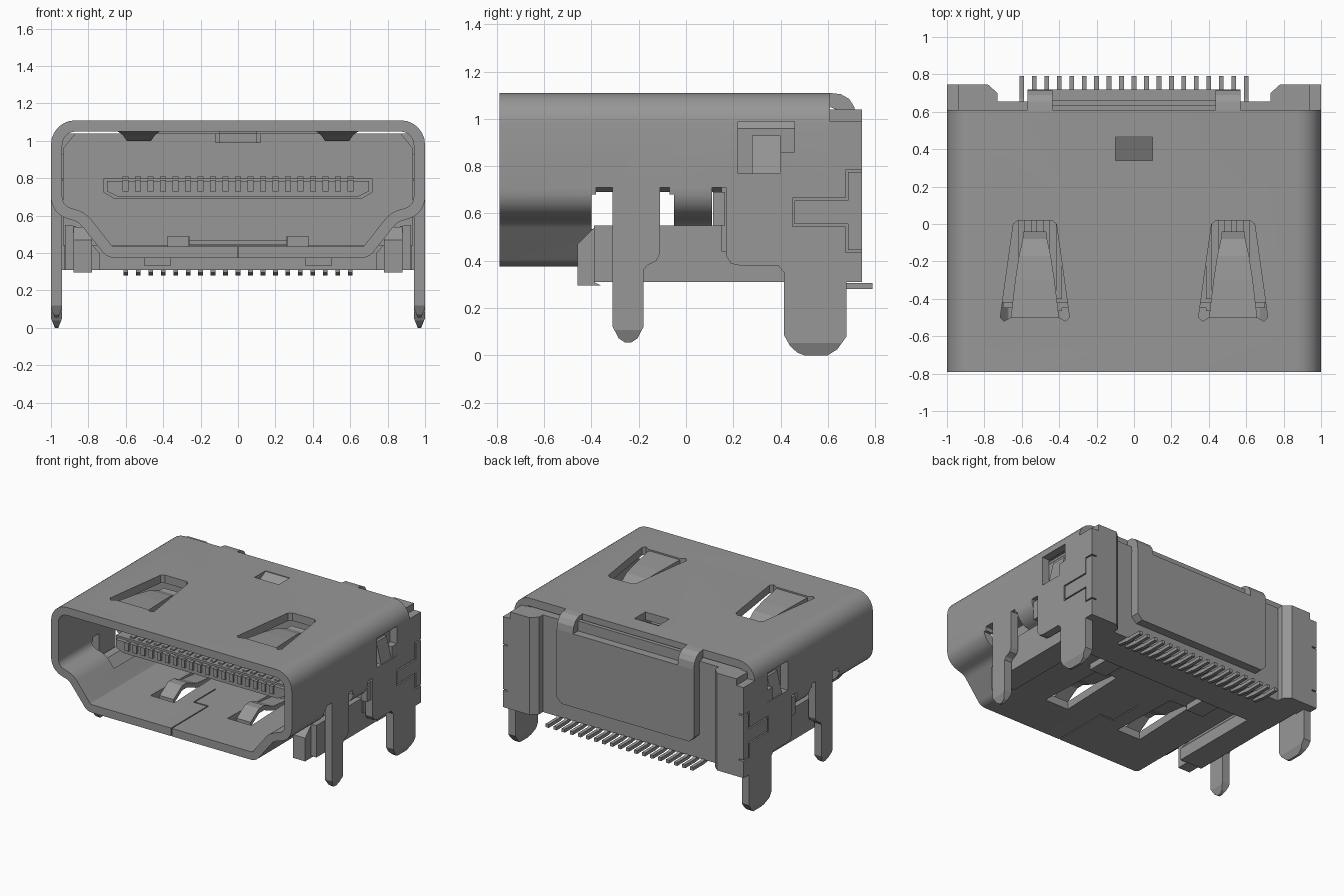
import bpy, bmesh, math
from mathutils import Vector

if "Cube" in bpy.data.objects:
    bpy.data.objects.remove(bpy.data.objects["Cube"], do_unlink=True)

metal = bpy.data.materials.new("plain_grey")
metal.use_nodes = True
GREY = (0.31, 0.31, 0.31, 1)
metal.diffuse_color = GREY
metal.node_tree.nodes["Principled BSDF"].inputs["Base Color"].default_value = GREY


def finish(name, bm):
    bmesh.ops.recalc_face_normals(bm, faces=bm.faces)
    me = bpy.data.meshes.new(name)
    bm.to_mesh(me)
    bm.free()
    me.materials.append(metal)
    ob = bpy.data.objects.new(name, me)
    bpy.context.collection.objects.link(ob)
    return ob


def prism(name, pts, axis, lo, hi):
    """Extrude a 2D outline along one axis; pts are the other two axes in order."""
    place = {"x": lambda a, b, c: (c, a, b), "y": lambda a, b, c: (a, c, b),
             "z": lambda a, b, c: (a, b, c)}[axis]
    bm = bmesh.new()
    r0 = [bm.verts.new(place(a, b, lo)) for a, b in pts]
    r1 = [bm.verts.new(place(a, b, hi)) for a, b in pts]
    bm.faces.new(r0)
    bm.faces.new(r1)
    for i in range(len(pts)):
        j = (i + 1) % len(pts)
        bm.faces.new((r0[i], r0[j], r1[j], r1[i]))
    return finish(name, bm)


def box(name, x, y, z):
    return prism(name, [(x[0], y[0]), (x[1], y[0]), (x[1], y[1]), (x[0], y[1])], "z", *z)


def strip(name, cx, path, t):
    """Bent sheet spring: path of (y, z, half width)."""
    bm = bmesh.new()
    rings = [[bm.verts.new((cx + sx * w, y, z + sz * t / 2))
              for sx, sz in ((-1, -1), (1, -1), (1, 1), (-1, 1))] for y, z, w in path]
    for a, b in zip(rings, rings[1:]):
        for i in range(4):
            j = (i + 1) % 4
            bm.faces.new((a[i], a[j], b[j], b[i]))
    bm.faces.new(rings[0])
    bm.faces.new(rings[-1])
    return finish(name, bm)


def cut(ob, cutters):
    for c in cutters:
        m = ob.modifiers.new("cut", "BOOLEAN")
        m.operation, m.solver, m.object = "DIFFERENCE", "EXACT", c
        bpy.ops.object.select_all(action="DESELECT")
        bpy.context.view_layer.objects.active = ob
        ob.select_set(True)
        bpy.ops.object.modifier_apply(modifier=m.name)
        bpy.data.objects.remove(c, do_unlink=True)


def fillet(corners, n=6):
    """Round every corner (x, z, radius) of a closed outline."""
    out = []
    for i, (x, z, r) in enumerate(corners):
        p = Vector((x, z))
        a = (Vector(corners[i - 1][:2]) - p).normalized()
        b = (Vector(corners[(i + 1) % len(corners)][:2]) - p).normalized()
        half = math.acos(a.dot(b)) / 2
        c = p + (a + b).normalized() * (r / math.sin(half))
        s = p + a * (r / math.tan(half)) - c
        e = p + b * (r / math.tan(half)) - c
        start = math.atan2(s.y, s.x)
        turn = (math.atan2(e.y, e.x) - start + math.pi) % (2 * math.pi) - math.pi
        for k in range(n + 1):
            w = start + turn * k / n
            out.append(c + Vector((r * math.cos(w), r * math.sin(w))))
    return out


# Shell: rounded outline with an even wall thickness
T = 0.06
right = [(1, 1.11, .13), (1, .61, .12), (.85, .565, .1), (.70, .375, .08)]
outer = fillet(right + [(-x, z, r) for x, z, r in reversed(right)])
inner = []
for i, p in enumerate(outer):
    d0 = (p - outer[i - 1]).normalized()
    d1 = (outer[(i + 1) % len(outer)] - p).normalized()
    n0, n1 = Vector((d0.y, -d0.x)), Vector((d1.y, -d1.x))
    m = (n0 + n1).normalized()
    inner.append(p + m * (T / m.dot(n0)))
bm = bmesh.new()
loops = [[bm.verts.new((p.x, y, p.y)) for p in src]
         for src, y in ((outer, -.79), (outer, .61), (inner, .61), (inner, -.79))]
for a, b in zip(loops, loops[1:] + loops[:1]):
    for i in range(len(a)):
        j = (i + 1) % len(a)
        bm.faces.new((a[i], a[j], b[j], b[i]))
shell = finish("shell", bm)

# Openings in the shell
cuts = [box("c", (-.1, .1), (.34, .47), (1, 1.2)),
        box("c", (-.9, .9), (.32, .7), (.3, .46)),
        box("c", (-.004, .004), (-.8, -.35), (.3, .5)),
        box("c", (-.12, .004), (-.36, -.35), (.3, .5)),
        box("c", (-.12, -.112), (-.355, -.1), (.3, .5))]
for s in (-1, 1):
    span = lambda a, b: tuple(sorted((s * a, s * b)))
    cuts += [
        prism("c", [(s * .53 - .09, .02), (s * .53 + .09, .02), (s * .53 + .115, 0),
                    (s * .53 + .185, -.50), (s * .53 + .165, -.52), (s * .53 + .13, -.50),
                    (s * .53 - .13, -.50), (s * .53 - .165, -.52), (s * .53 - .185, -.50),
                    (s * .53 - .115, 0)], "z", 1, 1.2),
        prism("c", [(s * .22, -.44), (s * .42, -.44), (s * .40, .1), (s * .24, .1)], "z", .3, .5),
        box("c", span(.75, 1.1), (-.40, -.05), (.3, .68)),
        box("c", span(.78, 1.1), (-.38, -.07), (.65, .71)),
        box("c", span(.75, 1.1), (.11, .7), (.3, .71)),
        box("c", span(.9, 1.1), (.22, .46), (.77, .99))]
cut(shell, cuts)

# Springs and bent tabs
strip("top_latch_tab", 0, [(.47, 1.08, .1), (.34, 1.015, .1)], .05)
for s, side in ((-1, "right"), (1, "left")):
    strip(side + "_top_spring", s * .53,
          [(-.51, 1.08, .13), (-.3, 1.065, .105), (-.17, 1.05, .085),
           (-.08, 1.02, .065), (-.04, 1.025, .06)], .04)
    strip(side + "_bottom_spring", s * .32,
          [(.11, .405, .058), (-.12, .43, .058), (-.23, .475, .058),
           (-.29, .475, .058), (-.39, .41, .058)], .035)

# Legs and side plates
front_leg = [(-.31, .71), (-.31, .12), (-.285, .072), (-.26, .055), (-.23, .055),
             (-.205, .072), (-.18, .12), (-.18, .36), (-.165, .38), (-.125, .40),
             (-.11, .43), (-.11, .71)]
rear_plate = [(.17, .71), (.17, .42), (.19, .388), (.23, .38), (.39, .38), (.415, .35),
              (.415, .085), (.44, .04), (.47, .012), (.50, 0), (.60, 0), (.64, .025),
              (.68, .08), (.68, .31), (.745, .31), (.745, .99), (.61, .99), (.61, .71)]
seams = [((.45, .68), (.655, .665)), ((.45, .68), (.545, .555)), ((.45, .46), (.545, .665)),
         ((.675, .685), (.655, .785)), ((.675, .76), (.775, .785)),
         ((.675, .685), (.435, .555)), ((.675, .76), (.435, .445))]
for s, side in ((-1, "right"), (1, "left")):
    span = lambda a, b: tuple(sorted((s * a, s * b)))
    leg = prism(side + "_front_leg", front_leg, "x", *span(.94, 1))
    plate = prism(side + "_rear_leg_plate", rear_plate, "x", *span(.94, 1))
    cut(plate, [box("c", span(.96, 1.02), y, z) for y, z in seams])
    # Tapered tips
    for part, z in ((leg, .055), (plate, 0)):
        cut(part, [prism("c", [(s * a, z - .01), (s * b, z - .01), (s * b, z + .06)], "y", -1, 1)
                   for a, b in ((.975, 1.003), (.965, .937))])
    prism(side + "_side_tab", [(s * .995, .76), (s * .945, .76), (s * .91, .93), (s * .955, .93)],
          "y", .28, .40)
    box(side + "_side_tab_root", span(.945, .998), (.40, .46), (.77, .86))
    box(side + "_side_tongue", span(.94, .99), (.115, .165), (.55, .69))

    # Housing rails beside the floor, with bevelled front ends
    prism(side + "_housing_rail", [(s * x, z) for x, z in
          ((.925, .31), (.925, .55), (.87, .545), (.74, .40), (.74, .31))], "y", -.39, .70)
    prism(side + "_rail_nose", [(-.46, .295), (-.46, .47), (-.39, .54), (-.39, .31), (-.36, .295)],
          "x", *span(.78, .88))
    prism(side + "_rear_pillar", [(s * x, y) for x, y in
          ((.94, .60), (.94, .745), (.78, .745), (.73, .70), (.73, .60))], "z", .31, 1.04)
    box(side + "_floor_block", span(.36, .50), (.13, .30), (.33, .40))
    box(side + "_floor_catch", span(.26, .375), (.05, .16), (.44, .49))

    # Hooks joining the back cover to the top
    prism(side + "_cover_hook", [(.61, 1.11), (.655, 1.105), (.69, 1.085), (.713, 1.05), (.72, 1.0),
          (.66, 1.0), (.65, 1.035), (.61, 1.05)], "x", *span(.435, .57))

# Housing body behind the opening, notched under the latch tab
body = prism("housing_body", [(-.935, .44), (.935, .44), (.935, .96), (.87, 1.04), (-.87, 1.04),
                              (-.935, .96)], "y", .15, .655)
cut(body, [box("c", (-.12, .12), (.1, .5), (.99, 1.1))])
box("housing_base", (-.93, .93), (.32, .655), (.31, .44))
box("floor_bar", (-.26, .26), (.10, .16), (.445, .47))

# Back cover
prism("back_cover", [(-.57, .49), (-.53, .45), (.53, .45), (.57, .49), (.57, 1.0),
                     (-.57, 1.0)], "y", .65, .72)
box("back_cover_bar", (-.44, .44), (.63, .66), (1.0, 1.075))

# Tongue with contacts, and solder pins
prism("tongue", [(-.66, .69), (.66, .69), (.72, .725), (.72, .80), (-.72, .80),
                 (-.72, .725)], "y", -.42, .16)
prism("tongue_tip", [(-.64, .70), (.64, .70), (.70, .73), (.70, .785), (-.70, .785),
                     (-.70, .73)], "y", -.45, -.42)
for i in range(19):
    x = (i - 9) * .0667
    box(f"contact_{i + 1}", (x - .016, x + .016), (-.465, -.44), (.73, .79))
    box(f"contact_top_{i + 1}", (x - .016, x + .016), (-.40, .15), (.795, .81))
    prism(f"pin_{i + 1}", [(.56, .325), (.56, .295), (.66, .28), (.79, .28), (.79, .305),
                           (.67, .305), (.64, .325)], "x", x - .0125, x + .0125)

# Smooth the bends while keeping creases sharp
bpy.ops.object.select_all(action="DESELECT")
shell.select_set(True)
bpy.context.view_layer.objects.active = shell
bpy.ops.object.shade_smooth_by_angle(angle=math.radians(30))
